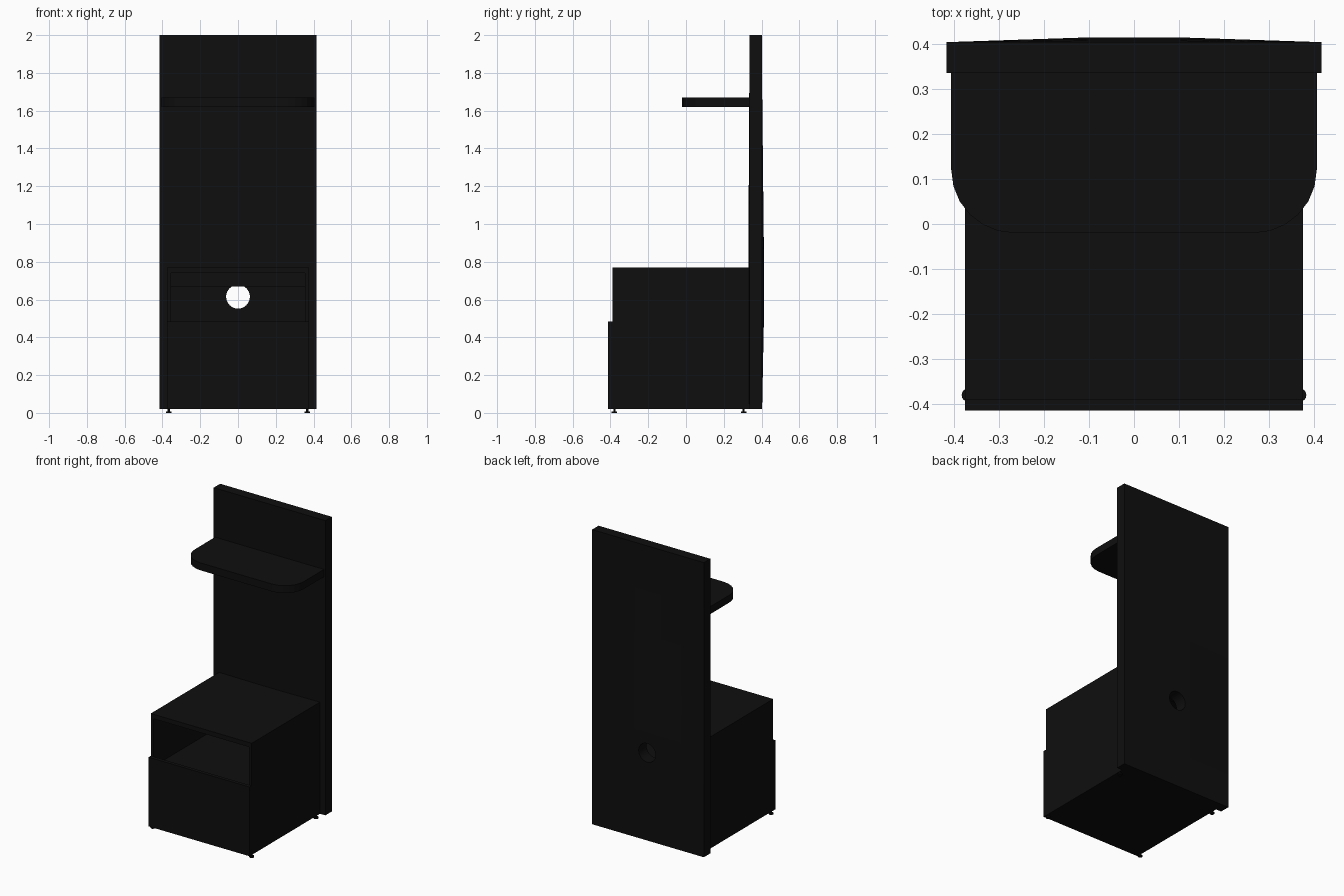
import bpy, bmesh, math

if "Cube" in bpy.data.objects:
    bpy.data.objects.remove(bpy.data.objects["Cube"])

mat = bpy.data.materials.new("matte black")
mat.diffuse_color = (0.0045, 0.0045, 0.0045, 1)
mat.use_nodes = True
mat.node_tree.nodes["Principled BSDF"].inputs["Base Color"].default_value = mat.diffuse_color


def finish(name, bm):
    bmesh.ops.recalc_face_normals(bm, faces=bm.faces)
    me = bpy.data.meshes.new(name)
    bm.to_mesh(me)
    bm.free()
    me.materials.append(mat)
    ob = bpy.data.objects.new(name, me)
    bpy.context.collection.objects.link(ob)
    return ob


def add_box(bm, x0, x1, y0, y1, z0, z1):
    geo = bmesh.ops.create_cube(bm, size=1)
    for v in geo["verts"]:
        v.co = ((x0 + x1) / 2 + v.co.x * (x1 - x0),
                (y0 + y1) / 2 + v.co.y * (y1 - y0),
                (z0 + z1) / 2 + v.co.z * (z1 - z0))


def box(name, *dims):
    bm = bmesh.new()
    add_box(bm, *dims)
    return finish(name, bm)


def cylinder(name, x, y, z0, z1, r, seg=16):
    bm = bmesh.new()
    bmesh.ops.create_cone(bm, cap_ends=True, segments=seg, radius1=r, radius2=r, depth=z1 - z0)
    bmesh.ops.translate(bm, verts=bm.verts, vec=(x, y, (z0 + z1) / 2))
    return finish(name, bm)


# Tall back panel, swelling slightly around the cable hole
bm = bmesh.new()
add_box(bm, -0.415, 0.415, 0.335, 0.403, 0.02, 2.0)
for x in (-0.25, -0.1, 0.1, 0.25):
    bmesh.ops.bisect_plane(bm, geom=bm.verts[:] + bm.edges[:] + bm.faces[:],
                           plane_co=(x, 0, 0), plane_no=(1, 0, 0))
for z in (0.25, 0.5, 0.75, 1.07, 1.4, 1.7):
    bmesh.ops.bisect_plane(bm, geom=bm.verts[:] + bm.edges[:] + bm.faces[:],
                           plane_co=(0, 0, z), plane_no=(0, 0, 1))
for v in bm.verts:
    dz = v.co.z - 0.62
    fz = max(0, 1 - abs(dz) / (1.1 if dz > 0 else 0.6))
    fx = min(1, max(0, (0.415 - abs(v.co.x)) / 0.315))
    v.co.y += fz * fx * (0.012 if v.co.y > 0.37 else -0.006)
panel = finish("back_panel", bm)

# Round cable hole through the panel
cutter = cylinder("hole_cutter", 0, 0, -0.2, 0.2, 0.063, 32)
cutter.rotation_euler = (math.pi / 2, 0, 0)
cutter.location = (0, 0.37, 0.615)
cutter.hide_render = True
mod = panel.modifiers.new("cable_hole", "BOOLEAN")
mod.object = cutter
mod.operation = "DIFFERENCE"
mod.solver = "EXACT"
bpy.context.view_layer.objects.active = panel
bpy.ops.object.modifier_apply(modifier=mod.name)
bpy.data.objects.remove(cutter, do_unlink=True)

# Cabinet carcass with open compartment above the drawer
for s, side in ((-1, "left"), (1, "right")):
    a, b = sorted((s * 0.355, s * 0.375))
    box("cabinet_side_" + side, a, b, -0.39, 0.335, 0.02, 0.74)
box("cabinet_top", -0.375, 0.375, -0.39, 0.335, 0.74, 0.77)
box("cabinet_bottom", -0.355, 0.355, -0.39, 0.335, 0.02, 0.045)
box("compartment_floor", -0.355, 0.355, -0.39, 0.335, 0.40, 0.42)
box("back_rail", -0.355, 0.355, 0.31, 0.332, 0.67, 0.74)
box("drawer_front", -0.375, 0.375, -0.413, -0.39, 0.02, 0.485)

# Upper shelf with rounded front corners
r = 0.14
arc = [(0.265 + r * math.cos(t), 0.12 - r * math.sin(t))
       for t in (math.radians(15 * i) for i in range(7))]
outline = [(0.405, 0.335)] + arc + [(-x, y) for x, y in reversed(arc)] + [(-0.405, 0.335)]
bm = bmesh.new()
face = bm.faces.new([bm.verts.new((x, y, 1.62)) for x, y in outline])
ext = bmesh.ops.extrude_face_region(bm, geom=[face], use_keep_orig=True)
bmesh.ops.translate(bm, vec=(0, 0, 0.05),
                    verts=[g for g in ext["geom"] if isinstance(g, bmesh.types.BMVert)])
finish("upper_shelf", bm)

# Levelling feet: thin stem on a small disc
for x in (-0.367, 0.367):
    for y in (-0.379, 0.305):
        cylinder("foot_disc", x, y, 0.0, 0.008, 0.015)
        cylinder("foot_stem", x, y, 0.008, 0.022, 0.006, 10)
